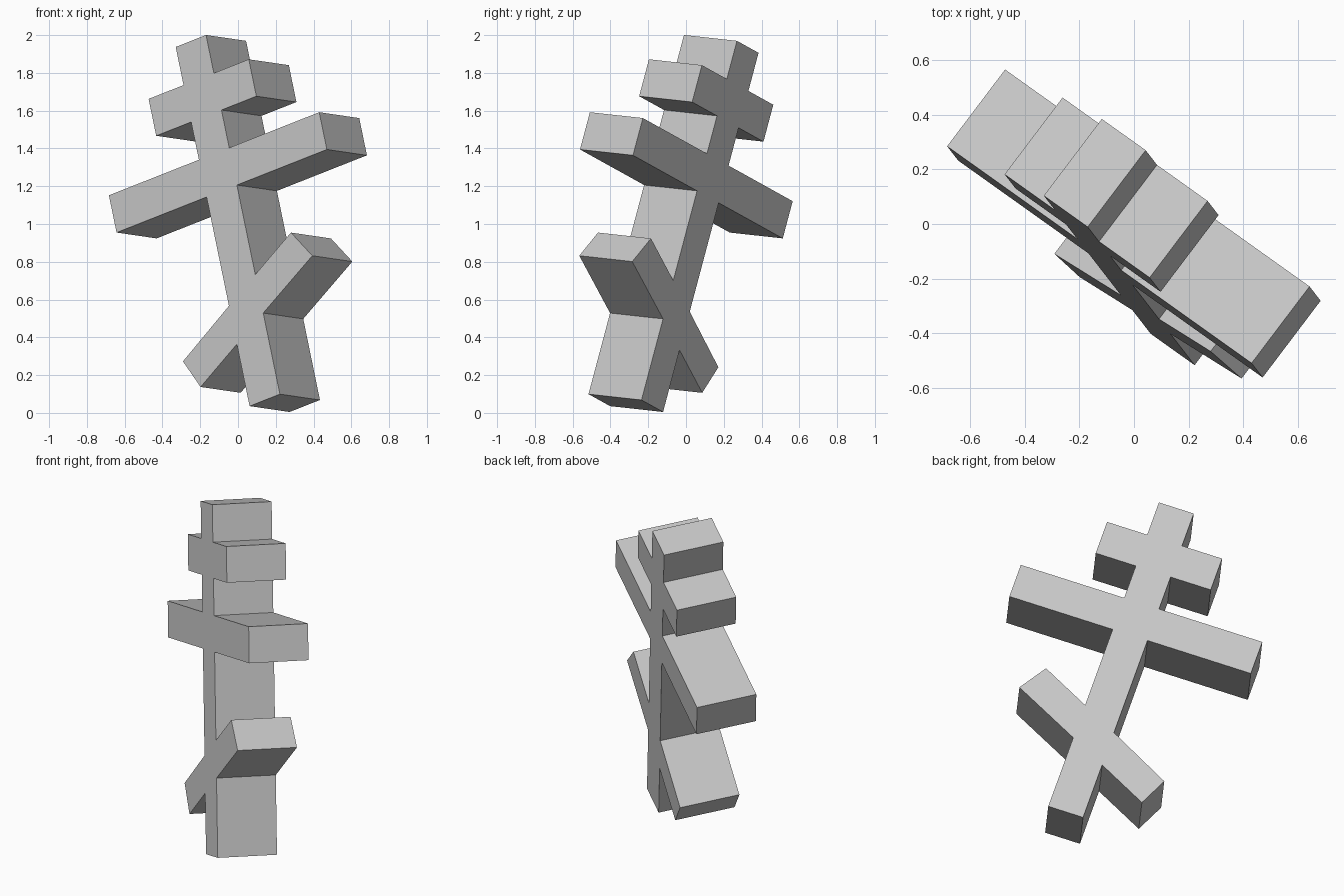
import bpy
import bmesh
from mathutils import Matrix, Vector

default_cube = bpy.data.objects.get("Cube")
if default_cube:
    bpy.data.objects.remove(default_cube, do_unlink=True)

HALF_POST = 0.1035
HEIGHT = 2.006
DEPTH = 0.353

# Level arms: half length, bottom, top
MAIN_ARM = (0.718, 1.168, 1.376)
UPPER_ARM = (0.342, 1.587, 1.793)

# Slanted lower bar: the points where it leaves the post and its end corners
BRACE_RIGHT = [(HALF_POST, 0.453), (0.488, 0.649), (0.383, 0.812), (HALF_POST, 0.668)]
BRACE_LEFT = [(-HALF_POST, 0.346), (-0.388, 0.199), (-0.466, 0.367), (-HALF_POST, 0.56)]


def side_outline(sign, brace):
    """Outline of one side of the cross, from the foot to the top."""
    points = [(sign * HALF_POST, 0)] + brace
    for reach, low, high in (MAIN_ARM, UPPER_ARM):
        points += [(sign * HALF_POST, low), (sign * reach, low),
                   (sign * reach, high), (sign * HALF_POST, high)]
    return points + [(sign * HALF_POST, HEIGHT)]


# Grey stone
grey = bpy.data.materials.new("plain_grey")
grey.use_nodes = True
colour = (0.58, 0.58, 0.58, 1)
grey.diffuse_color = colour
grey.node_tree.nodes["Principled BSDF"].inputs["Base Color"].default_value = colour

# One closed outline, extruded backwards from the front plane
outline = side_outline(1, BRACE_RIGHT) + side_outline(-1, BRACE_LEFT)[::-1]
bm = bmesh.new()
front = bm.faces.new([bm.verts.new((s, t, 0)) for s, t in outline])
result = bmesh.ops.extrude_face_region(bm, geom=[front], use_keep_orig=True)
back_verts = [g for g in result["geom"] if isinstance(g, bmesh.types.BMVert)]
bmesh.ops.translate(bm, verts=back_verts, vec=(0, 0, -DEPTH))
bmesh.ops.recalc_face_normals(bm, faces=bm.faces)
mesh = bpy.data.meshes.new("three_bar_cross")
bm.to_mesh(mesh)
bm.free()
mesh.materials.append(grey)

cross = bpy.data.objects.new("three_bar_cross", mesh)
bpy.context.collection.objects.link(cross)

# Leaning pose: arm, post and facing directions
post = Vector((-0.195, 0.252, 0.948)).normalized()
arm = Vector((0.775, -0.552, 0.307))
arm = (arm - arm.dot(post) * post).normalized()
facing = arm.cross(post)
rotation = Matrix((arm, post, facing)).transposed().to_4x4()
cross.matrix_world = Matrix.Translation((0.1415, -0.459, 0.0675)) @ rotation
